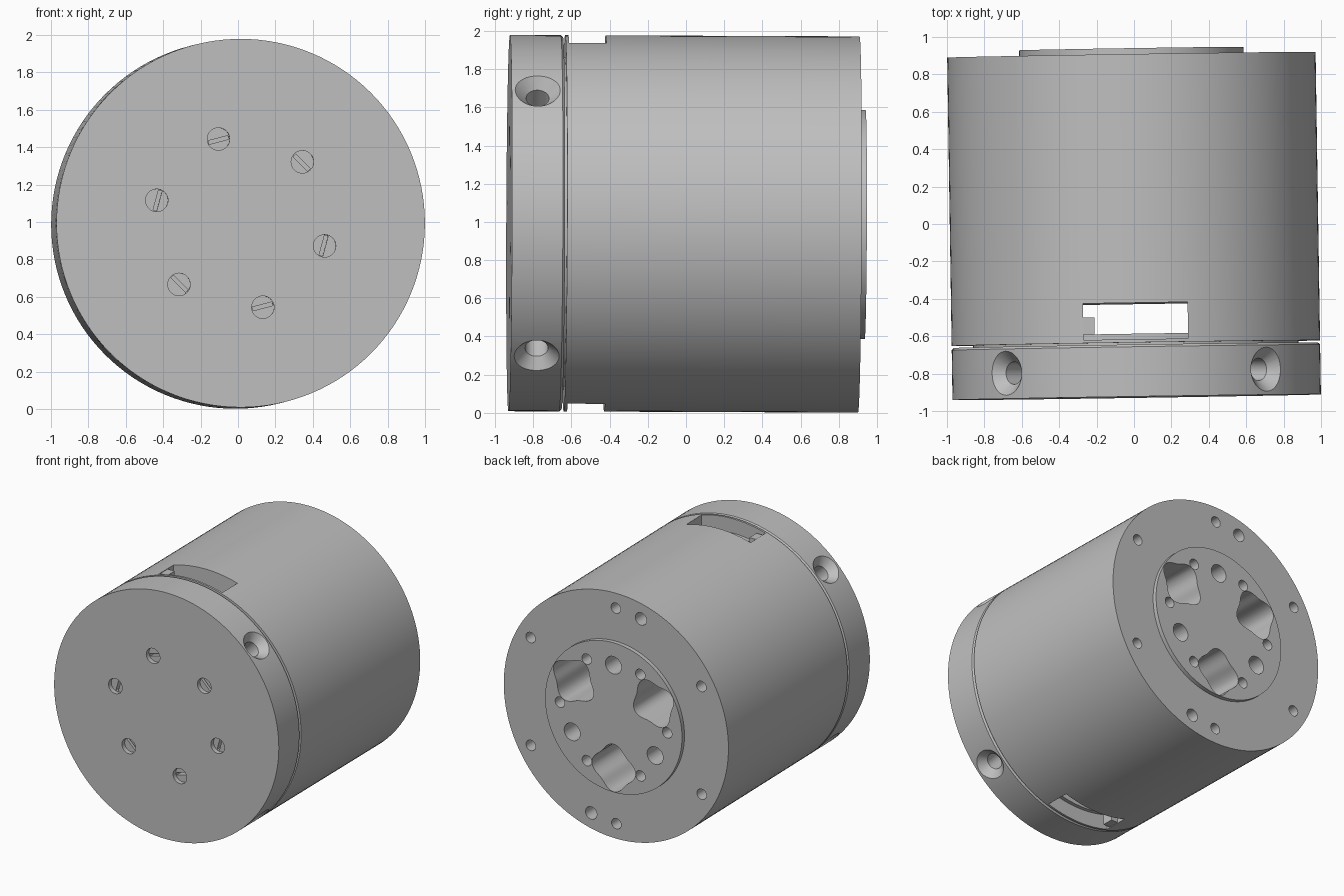
import bpy, bmesh
from math import sin, cos, pi, radians
from mathutils import Matrix, Vector

if "Cube" in bpy.data.objects:
    bpy.data.objects.remove(bpy.data.objects["Cube"])

R = 0.985          # outer radius of the housing
SIDES = 128
TILT = Matrix.Translation((0, 0, 0.99)) @ Matrix.Rotation(0.0155, 4, 'Z') @ Matrix.Rotation(-0.004, 4, 'X')

gray = bpy.data.materials.new("light_gray")
gray.diffuse_color = (0.52, 0.52, 0.52, 1)
gray.use_nodes = True
gray.node_tree.nodes["Principled BSDF"].inputs["Base Color"].default_value = gray.diffuse_color


def circle(r, cx=0, cz=0, n=32):
    return [(cx + r * cos(2 * pi * i / n), cz + r * sin(2 * pi * i / n)) for i in range(n)]


def polar(r, deg):
    return r * cos(radians(deg)), r * sin(radians(deg))


def to_object(name, bm):
    bmesh.ops.recalc_face_normals(bm, faces=bm.faces)
    me = bpy.data.meshes.new(name)
    bm.to_mesh(me)
    bm.free()
    ob = bpy.data.objects.new(name, me)
    bpy.context.collection.objects.link(ob)
    me.materials.append(gray)
    return ob


def loft(bm, rings, closed=False):
    """Skin between 3D rings; closed joins last to first, else both ends are capped."""
    vs = [[bm.verts.new(p) for p in ring] for ring in rings]
    n = len(vs[0])
    pairs = list(zip(vs, vs[1:])) + ([(vs[-1], vs[0])] if closed else [])
    for a, b in pairs:
        for i in range(n):
            j = (i + 1) % n
            bm.faces.new((a[i], a[j], b[j], b[i]))
    if not closed:
        bm.faces.new(vs[0])
        bm.faces.new(vs[-1])


def lathe(name, profile, closed=False):
    """Turn (radius, y) points around the y axis."""
    bm = bmesh.new()
    loft(bm, [[(x, y, z) for x, z in circle(r, n=SIDES)] for r, y in profile], closed)
    return to_object(name, bm)


def prism(bm, outline, y0, y1):
    loft(bm, [[(x, y, z) for x, z in outline] for y in (y0, y1)])


def box(bm, size, matrix):
    bmesh.ops.create_cube(bm, size=1, matrix=matrix @ Matrix.Diagonal((*size, 1)))


def cut(target, bm):
    cutter = to_object("cutter", bm)
    cutter.hide_render = True
    mod = target.modifiers.new("cut", 'BOOLEAN')
    mod.operation, mod.solver, mod.object = 'DIFFERENCE', 'EXACT', cutter
    bpy.context.view_layer.objects.active = target
    bpy.ops.object.modifier_apply(modifier=mod.name)
    bpy.data.objects.remove(cutter)


# Main body with raised output flange at the back
body = lathe("main_body", [(R, -0.425), (R, 0.905), (0.6, 0.905), (0.6, 0.938)])
bm = bmesh.new()
for k in range(6):
    prism(bm, circle(0.042, *polar(0.865, 90 + 60 * k), 24), 0.6, 1.0)   # rim bolt holes
    prism(bm, circle(0.042, *polar(0.47, 60 * k), 24), 0.6, 1.0)         # flange bolt holes
for a in (104.8, 284.8):
    prism(bm, circle(0.05, *polar(0.865, a), 24), 0.6, 1.0)              # rim dowel holes
for a in (90, 210, 330):
    prism(bm, circle(0.07, *polar(0.42, a)), 0.5, 1.0)                   # flange dowel holes
cut(body, bm)

# Lobed pockets in the flange
bm = bmesh.new()
for a in (30, 150, 270):
    cx, cz = polar(0.405, a)
    lobes = []
    for i in range(64):
        t = 360 * i / 64
        dx, dz = polar(0.172 * (1 + 0.11 * cos(4 * radians(t))), t + a)
        lobes.append((cx + dx, cz + dz))
    prism(bm, lobes, 0.3, 1.0)
cut(body, bm)

# Spacer ring with a window at top and bottom
ring = lathe("spacer_ring", [(R, -0.637), (R, -0.425), (0.86, -0.425), (0.86, -0.637)], True)
bm = bmesh.new()
box(bm, (0.56, 0.22, 4), Matrix.Translation((0, -0.51, 0)))
cut(ring, bm)

# Small stop tabs in the window corners
tabs = []
for s in (1, -1):
    bm = bmesh.new()
    box(bm, (0.07, 0.09, 0.14), Matrix.Translation((-0.255, -0.545, s * 0.87)))
    tabs.append(to_object("window_tab", bm))

# Front cap with a plug that fits in the ring
cap = lathe("front_cap", [(R, -0.926), (R, -0.66), (0.973, -0.648), (0.87, -0.648), (0.87, -0.59)])

# Radial countersunk holes
sink, bore = bmesh.new(), bmesh.new()
for a in (45, 135, 225, 315):
    x, z = polar(1, a)
    d = Vector((x, 0, z))
    turn = d.to_track_quat('Z', 'Y').to_matrix().to_4x4()
    at = lambda r: Matrix.Translation(d * r + Vector((0, -0.79, 0))) @ turn
    bmesh.ops.create_cone(sink, cap_ends=True, segments=48, radius1=0.06, radius2=0.176,
                          depth=0.12, matrix=at(0.985))
    bmesh.ops.create_cone(bore, cap_ends=True, segments=48, radius1=0.06, radius2=0.06,
                          depth=0.3, matrix=at(0.81))
cut(cap, sink)
cut(cap, bore)

# Front screw recesses, each with a driver slot
holes, slots = bmesh.new(), bmesh.new()
for k in range(6):
    a = 104.8 + 60 * k
    x, z = polar(0.465, a)
    prism(holes, circle(0.06, x, z), -1.0, -0.89)
    x, z = polar(0.46, a)
    box(slots, (0.02, 0.12, 0.11), Matrix.Translation((x, -0.9, z)) @ Matrix.Rotation(-radians(a), 4, 'Y'))
cut(cap, holes)
# keep the slots below the front face
for v in slots.verts:
    v.co.y = -0.895 if v.co.y < -0.9 else -0.84
cut(cap, slots)

# Smooth shading and the slight overall tilt
for ob in [body, ring, cap] + tabs:
    bpy.ops.object.select_all(action='DESELECT')
    ob.select_set(True)
    bpy.context.view_layer.objects.active = ob
    bpy.ops.object.shade_smooth_by_angle(angle=radians(30))
    ob.matrix_world = TILT
